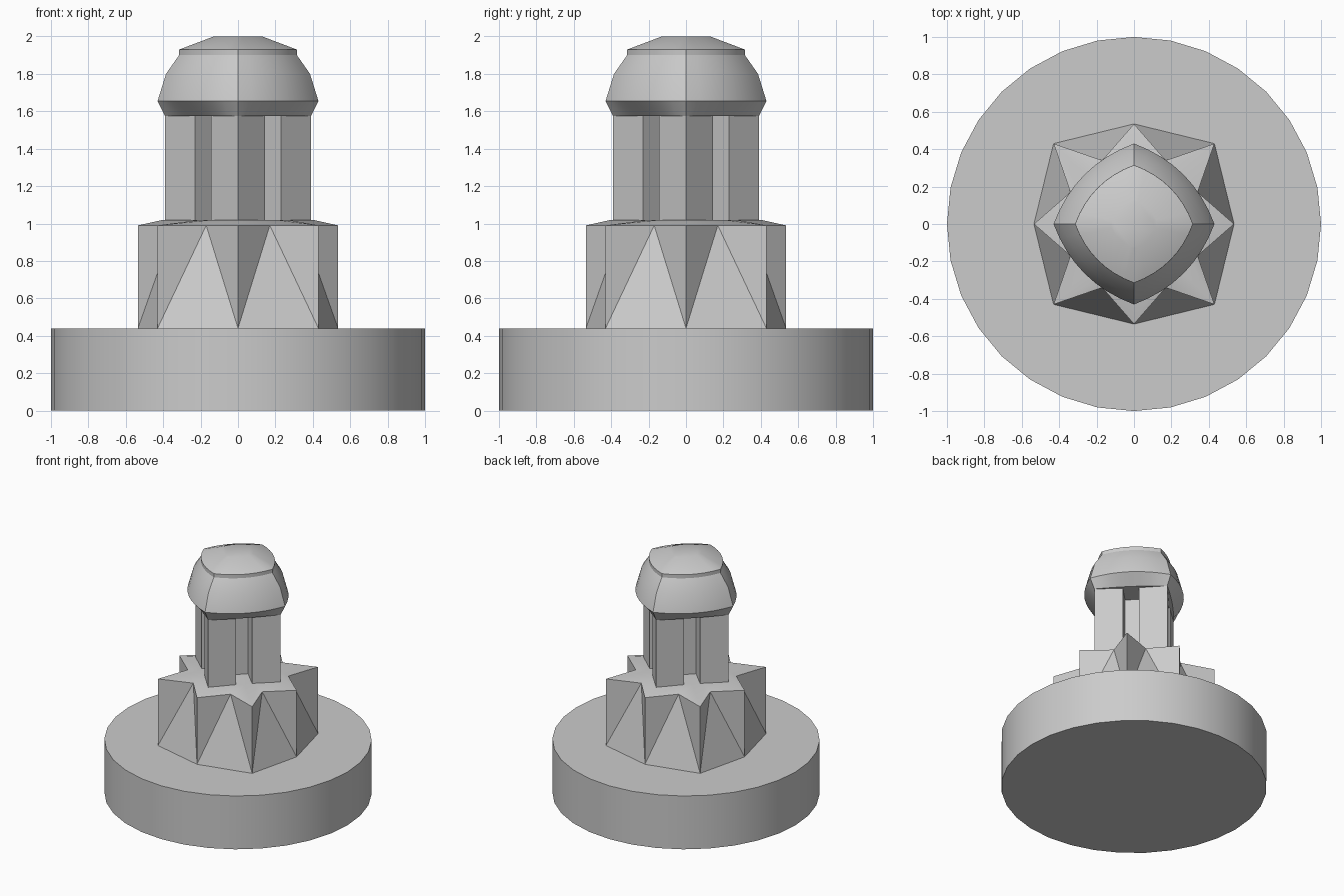
import bpy, math

cube = bpy.data.objects.get("Cube")
if cube:
    bpy.data.objects.remove(cube)

grey = bpy.data.materials.new("plain grey")
grey.use_nodes = True
grey.diffuse_color = (0.6, 0.6, 0.6, 1)
grey.node_tree.nodes["Principled BSDF"].inputs["Base Color"].default_value = grey.diffuse_color


def build(name, verts, faces):
    mesh = bpy.data.meshes.new(name)
    mesh.from_pydata(verts, [], faces)
    mesh.materials.append(grey)
    obj = bpy.data.objects.new(name, mesh)
    bpy.context.collection.objects.link(obj)
    bpy.ops.object.select_all(action='DESELECT')
    obj.select_set(True)
    bpy.context.view_layer.objects.active = obj
    bpy.ops.object.shade_smooth_by_angle(angle=math.radians(30))
    return obj


def four_way(quarter):
    """Repeat a quarter outline around the z axis."""
    ring = list(quarter)
    for _ in range(3):
        quarter = [(-y, x) for x, y in quarter]
        ring += quarter
    return ring


def loft(name, rings):
    """Join (outline, height) rings of equal length and cap both ends."""
    n = len(rings[0][0])
    verts = [(x, y, z) for ring, z in rings for x, y in ring]
    faces = [list(range(n))[::-1], list(range(len(verts) - n, len(verts)))]
    for k in range(len(rings) - 1):
        for i in range(n):
            j = (i + 1) % n
            faces.append((k * n + i, k * n + j, k * n + n + j, k * n + n + i))
    return build(name, verts, faces)


def bowed_square(r, bow, steps=8):
    """Square standing on its corner, with sides bowed outward."""
    quarter = []
    for s in range(steps):
        t = s / steps
        b = bow * r * 2 * t * (1 - t)
        quarter.append((r * (1 - t) + b, r * t + b))
    return four_way(quarter)


# Round base
disc = [(math.cos(a * math.pi / 16), math.sin(a * math.pi / 16)) for a in range(32)]
loft("round_base", [(disc, 0), (disc, 0.44)])

# Star plinth: octagon below, eight-pointed star above, raised square on top
star = four_way([(0.535, 0), (0.34, 0.17), (0.43, 0.43), (0.17, 0.34)])
plate = [(x * 0.4 / (abs(x) + abs(y)), y * 0.4 / (abs(x) + abs(y))) for x, y in star]
verts = [(x, y, 0.99) for x, y in star]
verts += [(x, y, 1.02) for x, y in plate]
verts += [(x, y, 0.44) for x, y in star[::2]]
faces = [list(range(16, 32)), list(range(32, 40))[::-1]]
for i in range(16):
    j = (i + 1) % 16
    faces.append((i, j, 16 + j, 16 + i))
for i in range(8):
    tip, notch, tip2 = 2 * i, 2 * i + 1, (2 * i + 2) % 16
    low, low2 = 32 + i, 32 + (i + 1) % 8
    faces += [(low, low2, notch), (low, notch, tip), (low2, tip2, notch)]
build("star_plinth", verts, faces)

# Four corner pillars around a recessed core
shaft = four_way([(0.39, 0), (0.23, 0.145), (0.106, 0.021), (0.021, 0.106), (0.145, 0.23)])
loft("pillared_shaft", [(shaft, 1.01), (shaft, 1.59)])

# Domed head with bowed sides and a low cap: radius, bow, height
profile = [(0.39, 0.05, 1.575), (0.43, 0.23, 1.655), (0.385, 0.23, 1.80),
           (0.315, 0.23, 1.90), (0.315, 0.23, 1.93), (0.13, 0.23, 2.0)]
loft("domed_head", [(bowed_square(r, bow), z) for r, bow, z in profile])
